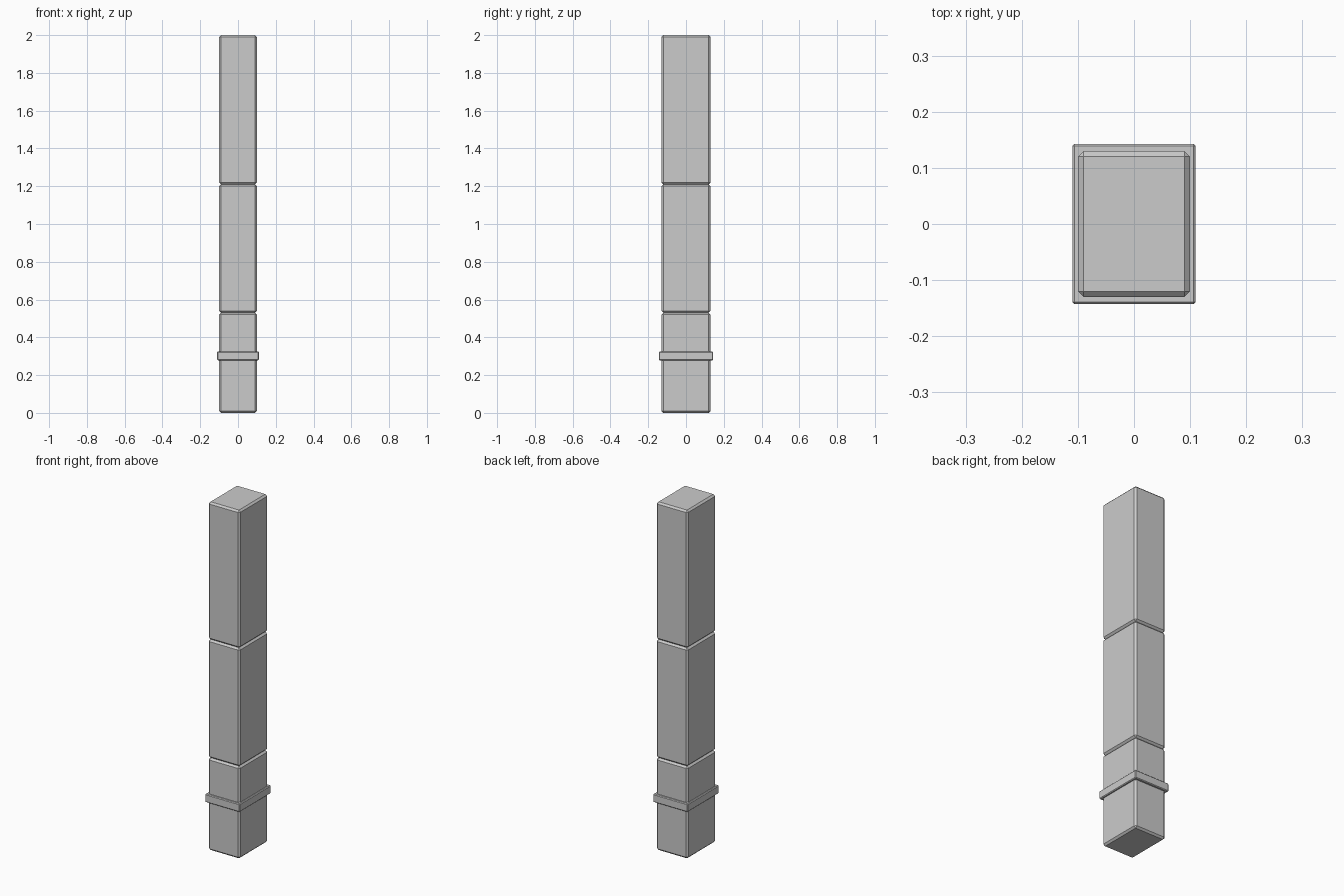
import bpy

if "Cube" in bpy.data.objects:
    bpy.data.objects.remove(bpy.data.objects["Cube"])

def block(name, hx, hy, z0, z1, chamfer):
    """Box with flat single-segment chamfers on every edge."""
    bpy.ops.mesh.primitive_cube_add(size=1, location=(0, 0, (z0 + z1) / 2))
    ob = bpy.context.object
    ob.name = name
    ob.scale = (2 * hx, 2 * hy, z1 - z0)
    bpy.ops.object.transform_apply(location=False, rotation=False, scale=True)
    mod = ob.modifiers.new("chamfer", 'BEVEL')
    mod.width = chamfer
    mod.segments = 1
    return ob

# Stacked shaft blocks; the chamfers form V grooves at the joints
for name, z0, z1 in (("lower_block", 0.0, 0.53),
                     ("middle_block", 0.53, 1.21),
                     ("upper_block", 1.21, 2.0)):
    block(name, 0.1, 0.13, z0, z1, 0.01)

# Protruding band around the lower block
block("band", 0.11, 0.143, 0.278, 0.325, 0.004)
